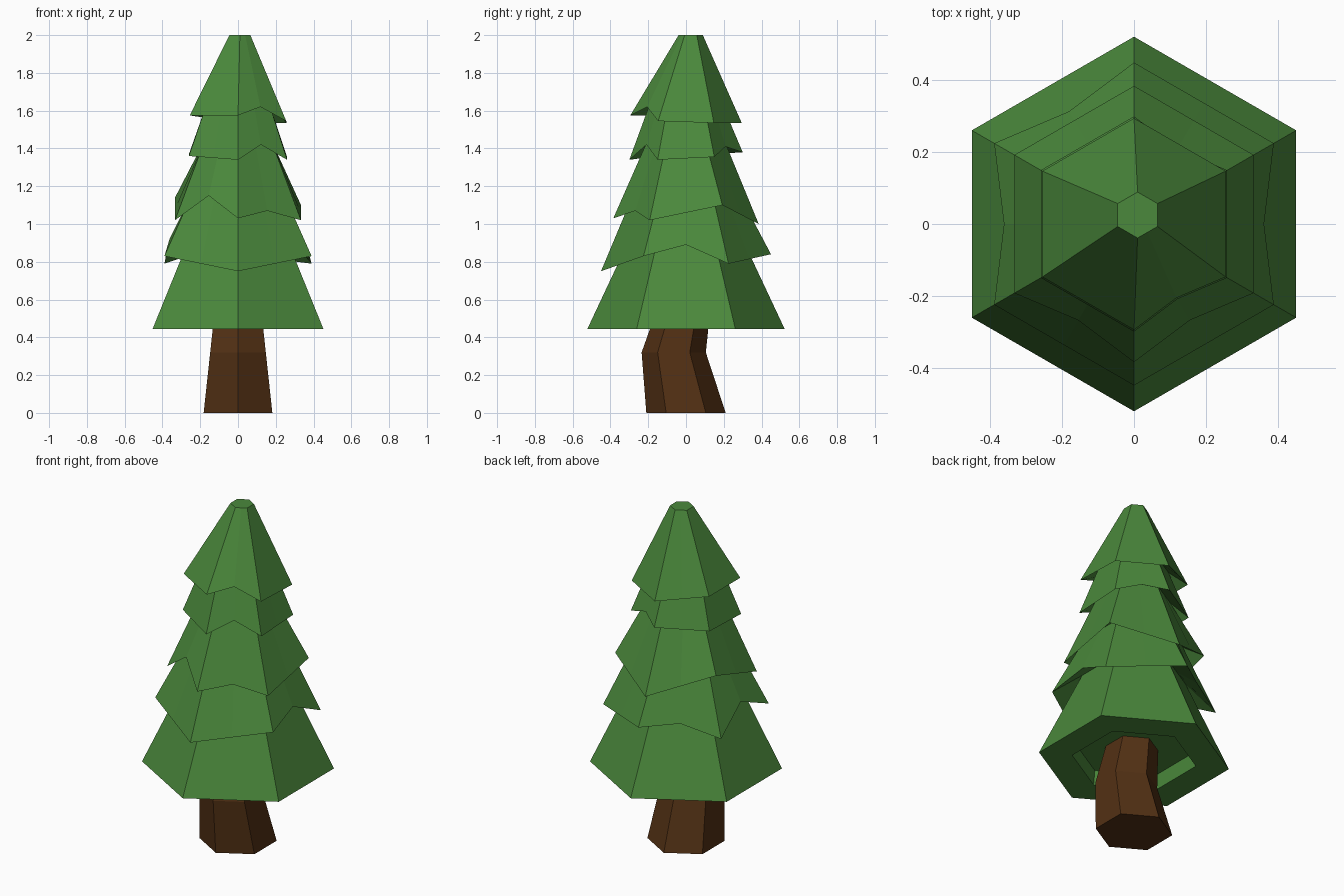
import bpy, bmesh, math

cube = bpy.data.objects.get("Cube")
if cube:
    bpy.data.objects.remove(cube, do_unlink=True)


def material(name, rgb):
    mat = bpy.data.materials.new(name)
    mat.use_nodes = True
    mat.diffuse_color = (*rgb, 1)
    mat.node_tree.nodes["Principled BSDF"].inputs["Base Color"].default_value = (*rgb, 1)
    return mat


def ring(radius, heights, centre=(0, 0), notches=None, sides=6):
    """Hexagon starting at the front corner, with a point halfway along each
    side; notches maps a side number to the height of its raised midpoint."""
    notches = notches or {}
    if not isinstance(heights, (list, tuple)):
        heights = [heights] * sides
    corners = []
    for k in range(sides):
        a = math.tau * k / sides - math.pi / 2
        corners.append((centre[0] + radius * math.cos(a),
                        centre[1] + radius * math.sin(a), heights[k]))
    points = []
    for k, p in enumerate(corners):
        q = corners[(k + 1) % sides]
        mid = [(u + v) / 2 for u, v in zip(p, q)]
        if k in notches:
            mid = [mid[0] * 0.93, mid[1] * 0.93, notches[k]]
        points += [p, mid]
    return points


def loft(name, rings, mat):
    """Skin a stack of rings into a closed flat-shaded solid."""
    bm = bmesh.new()
    loops = [[bm.verts.new(p) for p in r] for r in rings]
    for low, high in zip(loops, loops[1:]):
        n = len(low)
        for i in range(n):
            j = (i + 1) % n
            bm.faces.new((low[i], low[j], high[j], high[i]))
    bm.faces.new(loops[0][::-1])
    bm.faces.new(loops[-1])
    bmesh.ops.recalc_face_normals(bm, faces=bm.faces)
    mesh = bpy.data.meshes.new(name)
    bm.to_mesh(mesh)
    bm.free()
    mesh.materials.append(mat)
    obj = bpy.data.objects.new(name, mesh)
    bpy.context.collection.objects.link(obj)
    return obj


green = material("pine green", (0.07, 0.25, 0.045))
brown = material("bark brown", (0.085, 0.03, 0.007))

# Bent trunk
loft("trunk", [
    ring(0.21, 0),
    ring(0.17, 0.32, (0, -0.065)),
    ring(0.14, 0.56, (0, -0.01)),
], brown)

# Foliage: hollow underside, then each tier flares out and tapers up
# Corner heights run front, front left, back left, back, back right, front right
foliage = [
    ring(0.33, 0.53), ring(0.34, 0.445),
    ring(0.522, 0.445), ring(0.285, 0.95),
    ring(0.45, [0.75, 0.83, 0.79, 0.84, 0.79, 0.83],
         notches={1: 0.89, 3: 0.86, 4: 0.92}),
    ring(0.27, 1.18),
    ring(0.385, [1.03, 1.02, 1.10, 1.00, 1.14, 1.02],
         notches={0: 1.07, 5: 1.15}),
    ring(0.20, 1.45),
    ring(0.30, [1.34, 1.34, 1.355, 1.38, 1.37, 1.36],
         notches={0: 1.42, 2: 1.41}),
    ring(0.19, 1.64),
    ring(0.295, [1.575, 1.545, 1.535, 1.535, 1.575, 1.575],
         notches={0: 1.62}),
    ring(0.064, 2.0, (0.01, 0.025)),
]
loft("foliage", foliage, green)
